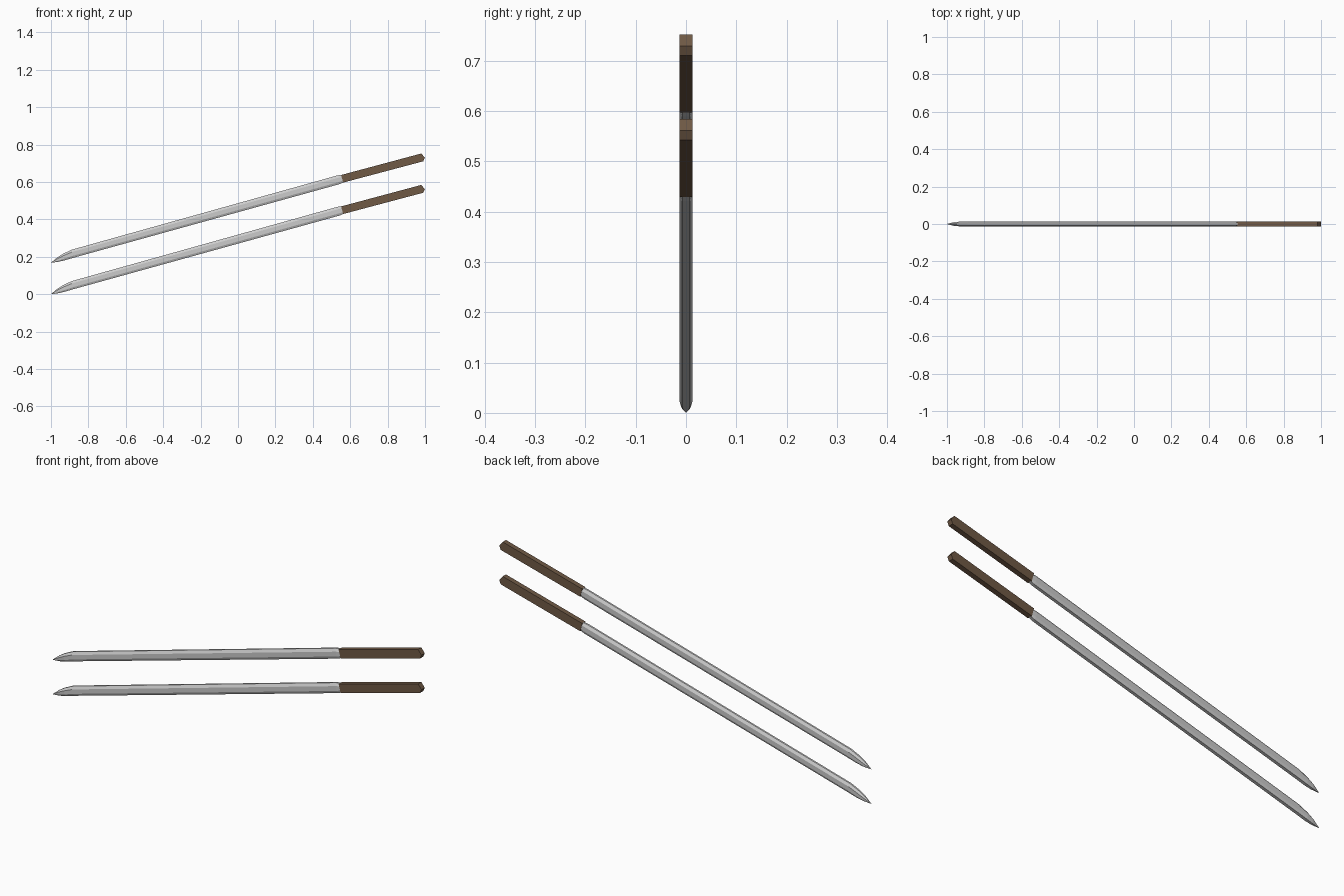
import bpy, bmesh, math
from mathutils import Matrix

if "Cube" in bpy.data.objects:
    bpy.data.objects.remove(bpy.data.objects["Cube"])

BROWN = bpy.data.materials.new("handle_brown")
BROWN.diffuse_color = (0.16, 0.10, 0.06, 1)
BROWN.use_nodes = True
BROWN.node_tree.nodes["Principled BSDF"].inputs["Base Color"].default_value = BROWN.diffuse_color
TILT = math.radians(15)


def loft(name, rings, z, mat=None):
    """Skin a list of cross-sections, then tilt the part and place it."""
    bm = bmesh.new()
    loops = [[bm.verts.new(p) for p in r] for r in rings]
    n = len(loops[0])
    for a, b in zip(loops, loops[1:]):
        for i in range(n):
            j = (i + 1) % n
            bm.faces.new((a[i], a[j], b[j], b[i]))
    bm.faces.new(loops[0])
    bm.faces.new(loops[-1])
    bmesh.ops.remove_doubles(bm, verts=bm.verts, dist=0.00005)
    bmesh.ops.recalc_face_normals(bm, faces=bm.faces)
    bm.transform(Matrix.Translation((-1, 0, z)) @ Matrix.Rotation(-TILT, 4, 'Y'))
    me = bpy.data.meshes.new(name)
    bm.to_mesh(me)
    bm.free()
    ob = bpy.data.objects.new(name, me)
    bpy.context.collection.objects.link(ob)
    if mat:
        me.materials.append(mat)
    return ob


def blade_ring(u, low, high, w):
    # eight-sided section: narrow spine, flat sides, bevelled cutting edge
    h = high - low
    side = [(0.6 * w, low), (w, low + 0.25 * h), (w, low + 0.72 * h), (0.35 * w, high)]
    return [(u, y, v) for y, v in side] + [(u, -y, v) for y, v in reversed(side)]


# distance from tip, lower edge, upper edge, half thickness
BLADE = [(0, 0, 0.0006, 0.0003), (0.04, -0.005, 0.019, 0.0095),
         (0.075, -0.006, 0.030, 0.0125), (0.125, -0.005, 0.039, 0.0125),
         (1.60, 0.007, 0.055, 0.0125), (1.63, 0.011, 0.051, 0.011)]

# side outline of the grip, with a shallow wedge at the pommel
GRIP = [(1.62, 0.010), (2.063, 0.009), (2.076, 0.025), (2.064, 0.052), (1.62, 0.052)]

for label, z in (("lower", 0.0), ("upper", 0.168)):
    loft(label + "_blade", [blade_ring(*s) for s in BLADE], z)
    loft(label + "_handle", [[(u, y, v) for u, v in GRIP] for y in (-0.0125, 0.0125)], z, BROWN)
